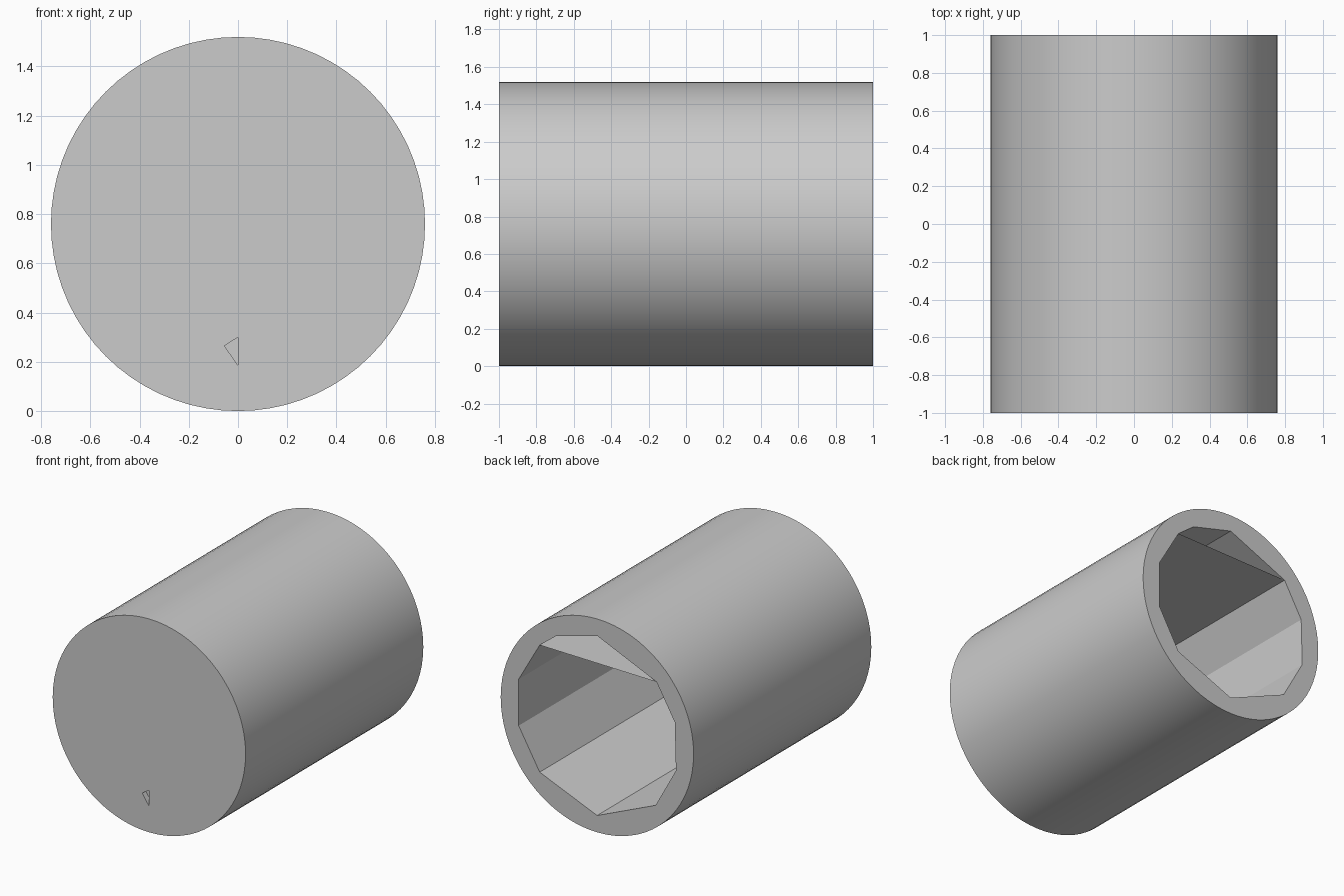
import bpy, bmesh, math
from mathutils import Vector

cube = bpy.data.objects.get("Cube")
if cube:
    bpy.data.objects.remove(cube, do_unlink=True)

OUTER, INNER, HALF = 0.76, 0.64, 1.0
WALL_END = -0.88          # inner face of the closed front
SEGMENTS = 72
CAVITY_ANGLES = (15, 45, 60, 90, 137, 163, 194, 224, 270, 315, 345)

grey = bpy.data.materials.new("plain_grey")
grey.use_nodes = True
colour = (0.6, 0.6, 0.6, 1)
grey.diffuse_color = colour
grey.node_tree.nodes["Principled BSDF"].inputs["Base Color"].default_value = colour


def on_circle(radius, degrees, y):
    a = math.radians(degrees)
    return Vector((radius * math.cos(a), y, OUTER + radius * math.sin(a)))


def loop(bm, points):
    """Closed ring of vertices and its edges."""
    verts = [bm.verts.new(p) for p in points]
    edges = [bm.edges.new((verts[i - 1], verts[i])) for i in range(len(verts))]
    return verts, edges


def wall(bm, a, b):
    """Quads between two rings of equal size."""
    for i in range(len(a)):
        bm.faces.new((a[i - 1], a[i], b[i], b[i - 1]))


def make_object(bm, name):
    mesh = bpy.data.meshes.new(name)
    bm.to_mesh(mesh)
    bm.free()
    mesh.materials.append(grey)
    obj = bpy.data.objects.new(name, mesh)
    bpy.context.collection.objects.link(obj)
    return obj


# Round shell, closed at the front and open at the back
bm = bmesh.new()
ring = [i * 360 / SEGMENTS for i in range(SEGMENTS)]
front, front_edges = loop(bm, [on_circle(OUTER, d, -HALF) for d in ring])
back, back_edges = loop(bm, [on_circle(OUTER, d, HALF) for d in ring])
wall(bm, front, back)

# Faceted cavity
mouth, mouth_edges = loop(bm, [on_circle(INNER, d, HALF) for d in CAVITY_ANGLES])
end, _ = loop(bm, [on_circle(INNER, d, WALL_END) for d in CAVITY_ANGLES])
wall(bm, mouth, end)
bm.faces.new(end)

# Small three-sided dent low on the front
nick_shape = ((-0.055, 0.265), (0, 0.185), (0, 0.30))
nick, nick_edges = loop(bm, [(x, -HALF, z) for x, z in nick_shape])
floor, _ = loop(bm, [(x, -HALF + 0.04, z) for x, z in nick_shape])
wall(bm, nick, floor)
bm.faces.new(floor)

# Flat front disc and back rim
for edges, side in ((front_edges + nick_edges, -1), (back_edges + mouth_edges, 1)):
    bmesh.ops.triangle_fill(bm, use_beauty=True, edges=edges, normal=(0, side, 0))
bmesh.ops.recalc_face_normals(bm, faces=bm.faces[:])
shell = make_object(bm, "hollow_cylinder")

bpy.ops.object.select_all(action='DESELECT')
shell.select_set(True)
bpy.context.view_layer.objects.active = shell
bpy.ops.object.shade_smooth_by_angle(angle=math.radians(10))

# Flat ceiling sheet across the top of the cavity, facing down
bm = bmesh.new()
sheet = [bm.verts.new(on_circle(INNER, d, y))
         for d, y in ((45, HALF), (45, WALL_END), (137, WALL_END), (137, HALF))]
face = bm.faces.new(sheet)
face.normal_update()
if face.normal.z > 0:
    face.normal_flip()
make_object(bm, "cavity_ceiling")
